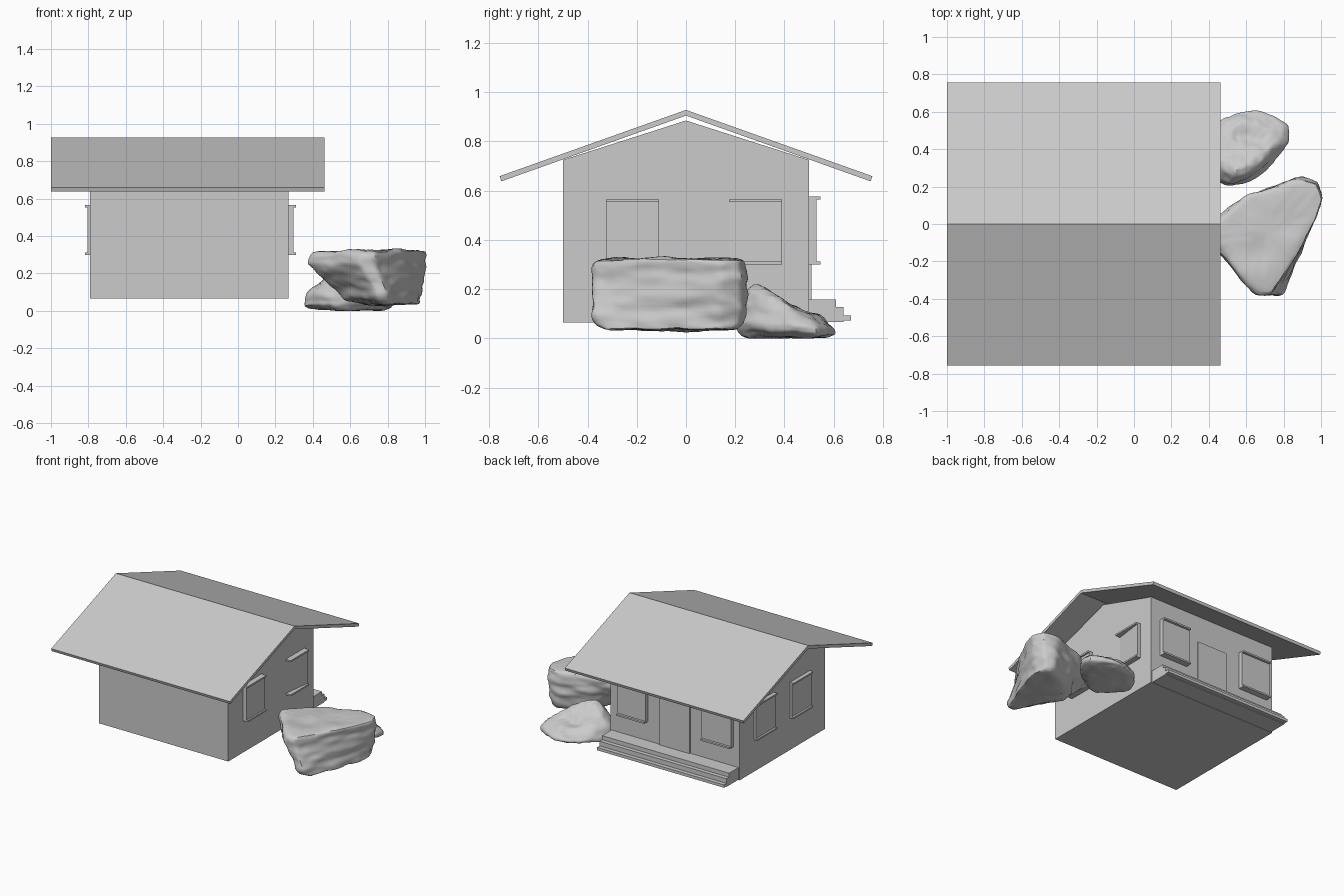
import bpy, bmesh
from mathutils import Vector, noise

if "Cube" in bpy.data.objects:
    bpy.data.objects.remove(bpy.data.objects["Cube"])

grey = bpy.data.materials.new("plain grey")
grey.diffuse_color = (0.6, 0.6, 0.6, 1)
grey.use_nodes = True
grey.node_tree.nodes["Principled BSDF"].inputs["Base Color"].default_value = grey.diffuse_color


def finish(name, bm):
    bmesh.ops.recalc_face_normals(bm, faces=bm.faces[:])
    me = bpy.data.meshes.new(name)
    bm.to_mesh(me)
    bm.free()
    me.materials.append(grey)
    ob = bpy.data.objects.new(name, me)
    bpy.context.collection.objects.link(ob)
    return ob


def prism(name, points, sweep):
    """Extrude a planar polygon along a vector."""
    bm = bmesh.new()
    face = bm.faces.new([bm.verts.new(p) for p in points])
    ext = bmesh.ops.extrude_face_region(bm, geom=[face])
    moved = [v for v in ext["geom"] if isinstance(v, bmesh.types.BMVert)]
    bmesh.ops.translate(bm, vec=sweep, verts=moved)
    return finish(name, bm)


def x_prism(name, profile, x0, x1):
    return prism(name, [(x0, y, z) for y, z in profile], (x1 - x0, 0, 0))


def wall_plate(name, a, b, out, d0, d1, z0, z1):
    """Upright plate on a wall from a to b; depths d0 and d1 may differ."""
    a, b, out = Vector((*a, z0)), Vector((*b, z0)), Vector((*out, 0))
    pts = [a - out * 0.01, b - out * 0.01, b + out * d1, a + out * d0]
    prism(name, pts, (0, 0, z1 - z0))


def window(name, a, b, out, d0, d1, lip, z0=0.30, z1=0.565):
    wall_plate(name + "_panel", a, b, out, d0, d1, z0, z1)
    wall_plate(name + "_sill", a, b, out, lip, lip, z0, z0 + 0.012)
    wall_plate(name + "_lintel", a, b, out, lip, lip, z1 - 0.012, z1)


def rock(name, outline, pivot, layers, tilt, rough, seed):
    """Loft scaled copies of an outline, then subdivide and roughen."""
    px, py = pivot
    bm = bmesh.new()
    rings = []
    for z, sx, sy in layers:
        rings.append([bm.verts.new((px + (x - px) * sx, py + (y - py) * sy,
                                    z + tilt * (y - py) * z)) for x, y in outline])
    n = len(outline)
    for lo, hi in zip(rings, rings[1:]):
        for i in range(n):
            j = (i + 1) % n
            bm.faces.new((lo[i], lo[j], hi[j], hi[i]))
    caps = [bm.faces.new(rings[0][::-1]), bm.faces.new(rings[-1])]
    bmesh.ops.poke(bm, faces=caps)
    bmesh.ops.recalc_face_normals(bm, faces=bm.faces[:])
    bmesh.ops.subdivide_edges(bm, edges=bm.edges[:], cuts=4, use_grid_fill=True)
    for _ in range(3):
        bmesh.ops.smooth_vert(bm, verts=bm.verts[:], factor=0.5,
                              use_axis_x=True, use_axis_y=True, use_axis_z=True)
    bm.normal_update()
    shift = Vector((seed, seed * 2.3, seed * 0.7))
    for v, nor in [(v, v.normal.copy()) for v in bm.verts]:
        c = v.co
        ledge = noise.noise(Vector((c.x * 7, c.y * 7, c.z * 20)) + shift)
        grain = noise.noise(c * 35 + shift)
        v.co = c + nor * (rough * ledge + rough * 0.3 * grain)
        v.co.z = max(v.co.z, 0)
    ob = finish(name, bm)
    bpy.ops.object.select_all(action='DESELECT')
    bpy.context.view_layer.objects.active = ob
    ob.select_set(True)
    bpy.ops.object.shade_smooth_by_angle(angle=0.6)
    return ob


# House body with gabled ends
x_prism("house_walls", [(-0.5, 0.065), (0.5, 0.065), (0.5, 0.725),
                        (0, 0.885), (-0.5, 0.725)], -0.79, 0.27)

# Two roof slabs meeting at the ridge
for name, s in (("front_roof_slab", -1), ("back_roof_slab", 1)):
    x_prism(name, [(0, 0.905), (0, 0.928), (s * 0.757, 0.659), (s * 0.75, 0.638)],
            -1.0, 0.463)

# Steps along the back wall
x_prism("back_steps", [(0.49, 0.067), (0.64, 0.067), (0.64, 0.072), (0.67, 0.072),
                       (0.67, 0.093), (0.64, 0.093), (0.64, 0.127), (0.61, 0.127),
                       (0.61, 0.157), (0.49, 0.157)], -0.78, 0.26)

# Back windows and door
for name, x0, x1 in (("back_window_left", -0.74, -0.50), ("back_window_right", -0.04, 0.19)):
    window(name, (x0, 0.5), (x1, 0.5), (0, 1), 0.03, 0.03, 0.047, 0.30, 0.577)
wall_plate("back_door", (-0.385, 0.5), (-0.135, 0.5), (0, 1), 0.009, 0.009, 0.155, 0.525)

# Side windows; one on the right sits askew in the wall
window("left_window_rear", (-0.79, 0.10), (-0.79, 0.33), (-1, 0), 0.014, 0.014, 0.028)
window("left_window_front", (-0.79, -0.32), (-0.79, -0.09), (-1, 0), 0.014, 0.014, 0.028)
window("right_window_front", (0.27, -0.325), (0.27, -0.11), (1, 0), 0.028, 0.028, 0.04)
window("right_window_rear", (0.27, 0.175), (0.27, 0.39), (1, 0), 0.0, 0.028, 0.04)

# Large slab-like boulder, undercut toward the house
rock("large_boulder",
     [(0.36, -0.05), (0.45, 0.04), (0.52, 0.10), (0.60, 0.155), (0.73, 0.20), (0.88, 0.25),
      (0.98, 0.225), (1.01, 0.14), (0.97, 0.03), (0.89, -0.13), (0.79, -0.29),
      (0.73, -0.38), (0.65, -0.38), (0.57, -0.30), (0.49, -0.20), (0.42, -0.12)],
     (0.93, -0.02),
     [(0.035, 0.55, 0.85), (0.06, 0.66, 0.97), (0.13, 0.74, 1.0), (0.19, 0.88, 1.0),
      (0.25, 1.0, 1.0), (0.30, 0.98, 0.99), (0.322, 0.93, 0.95)],
     -0.03, 0.014, 3.1)

# Small low boulder sloping down to the back
rock("small_boulder",
     [(0.42, 0.25), (0.50, 0.205), (0.60, 0.225), (0.68, 0.27), (0.76, 0.35), (0.83, 0.43),
      (0.83, 0.53), (0.75, 0.57), (0.66, 0.61), (0.56, 0.60), (0.47, 0.56),
      (0.39, 0.48), (0.345, 0.36)],
     (0.58, 0.36),
     [(0.003, 0.7, 0.85), (0.03, 0.97, 1.0), (0.06, 1.0, 1.0), (0.11, 0.85, 0.92),
      (0.16, 0.62, 0.75), (0.18, 0.35, 0.45)],
     -1.8, 0.016, 7.4)
